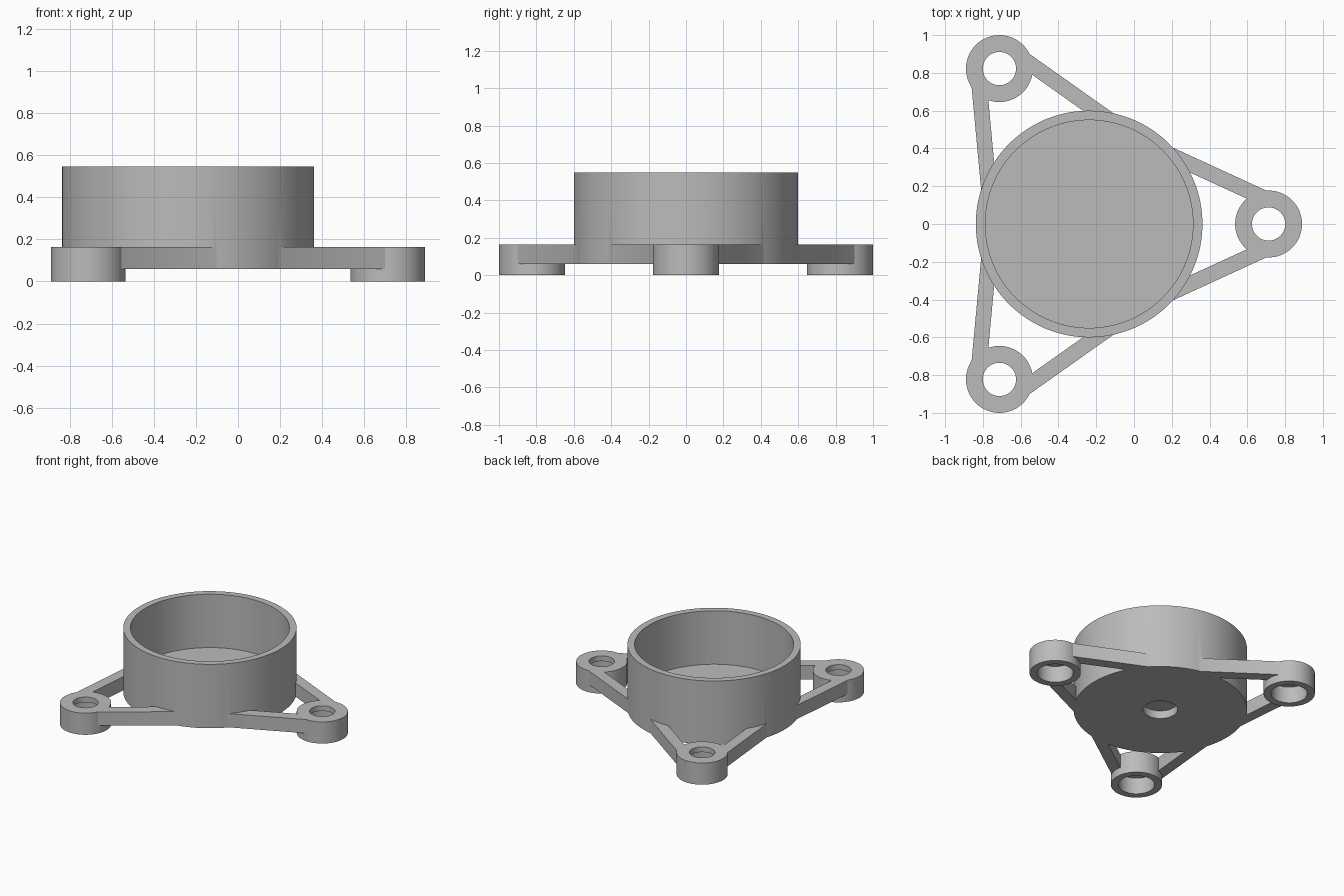
import bpy
import math
from mathutils import Matrix, Vector

cube = bpy.data.objects.get("Cube")
if cube:
    bpy.data.objects.remove(cube, do_unlink=True)

CUP_X = -0.2375        # axis of the cup
REACH = 0.95           # cup axis to foot axis
BASE, TOP = 0.06, 0.548
ARM_TOP = 0.165
FOOT_R = 0.177

grey = bpy.data.materials.new("plain_grey")
grey.use_nodes = True
colour = (0.5, 0.5, 0.5, 1)
grey.diffuse_color = colour
grey.node_tree.nodes["Principled BSDF"].inputs["Base Color"].default_value = colour


def cylinder(name, centre, radius, z0, z1, sides=96):
    bpy.ops.mesh.primitive_cylinder_add(
        vertices=sides, radius=radius, depth=z1 - z0,
        location=(centre[0], centre[1], (z0 + z1) / 2))
    obj = bpy.context.object
    obj.name = name
    obj.data.materials.append(grey)
    return obj


def bar(name, start, end, width, z0, z1):
    run = end - start
    mid = (start + end) / 2
    bpy.ops.mesh.primitive_cube_add(size=1)
    obj = bpy.context.object
    obj.name = name
    obj.data.transform(
        Matrix.Translation((mid.x, mid.y, (z0 + z1) / 2))
        @ Matrix.Rotation(math.atan2(run.y, run.x), 4, "Z")
        @ Matrix.Diagonal((run.length, width, z1 - z0, 1)))
    obj.data.materials.append(grey)
    return obj


def around_cup(x, y, turn):
    """Turn a point, given relative to the cup axis, into the model's frame."""
    p = Matrix.Rotation(turn, 2) @ Vector((x, y))
    return p + Vector((CUP_X, 0))


def combine(body, tool, operation):
    mod = body.modifiers.new(operation.title(), "BOOLEAN")
    mod.object, mod.operation, mod.solver = tool, operation, "EXACT"
    bpy.context.view_layer.objects.active = body
    bpy.ops.object.modifier_apply(modifier=mod.name)
    bpy.data.objects.remove(tool, do_unlink=True)


# Cup body
body = cylinder("cup_bracket", (CUP_X, 0), 0.6, BASE, TOP, 128)
cutters = [
    cylinder("cup_cavity", (CUP_X, 0), 0.55, 0.14, 0.7, 128),
    cylinder("base_recess", (CUP_X, 0), 0.12, 0, 0.12, 64),
]

# Three feet, each held by a pair of converging arms
for i in range(3):
    turn = math.radians(120 * i)
    foot = around_cup(REACH, 0, turn)
    combine(body, cylinder("foot", foot, FOOT_R, 0, ARM_TOP), "UNION")
    for side in (1, -1):
        start = around_cup(0.37, side * 0.393, turn)
        end = around_cup(0.921, side * 0.1395, turn)
        combine(body, bar("arm", start, end, 0.082, BASE, ARM_TOP), "UNION")
    cutters.append(cylinder("screw_hole", foot, 0.088, -0.1, 0.3, 64))
    cutters.append(cylinder("counterbore", foot, 0.125, -0.1, 0.125, 64))

# Cup cavity, base recess and stepped screw holes
for cutter in cutters:
    combine(body, cutter, "DIFFERENCE")

bpy.ops.object.select_all(action="DESELECT")
body.select_set(True)
bpy.context.view_layer.objects.active = body
bpy.ops.object.shade_smooth_by_angle(angle=math.radians(30))
